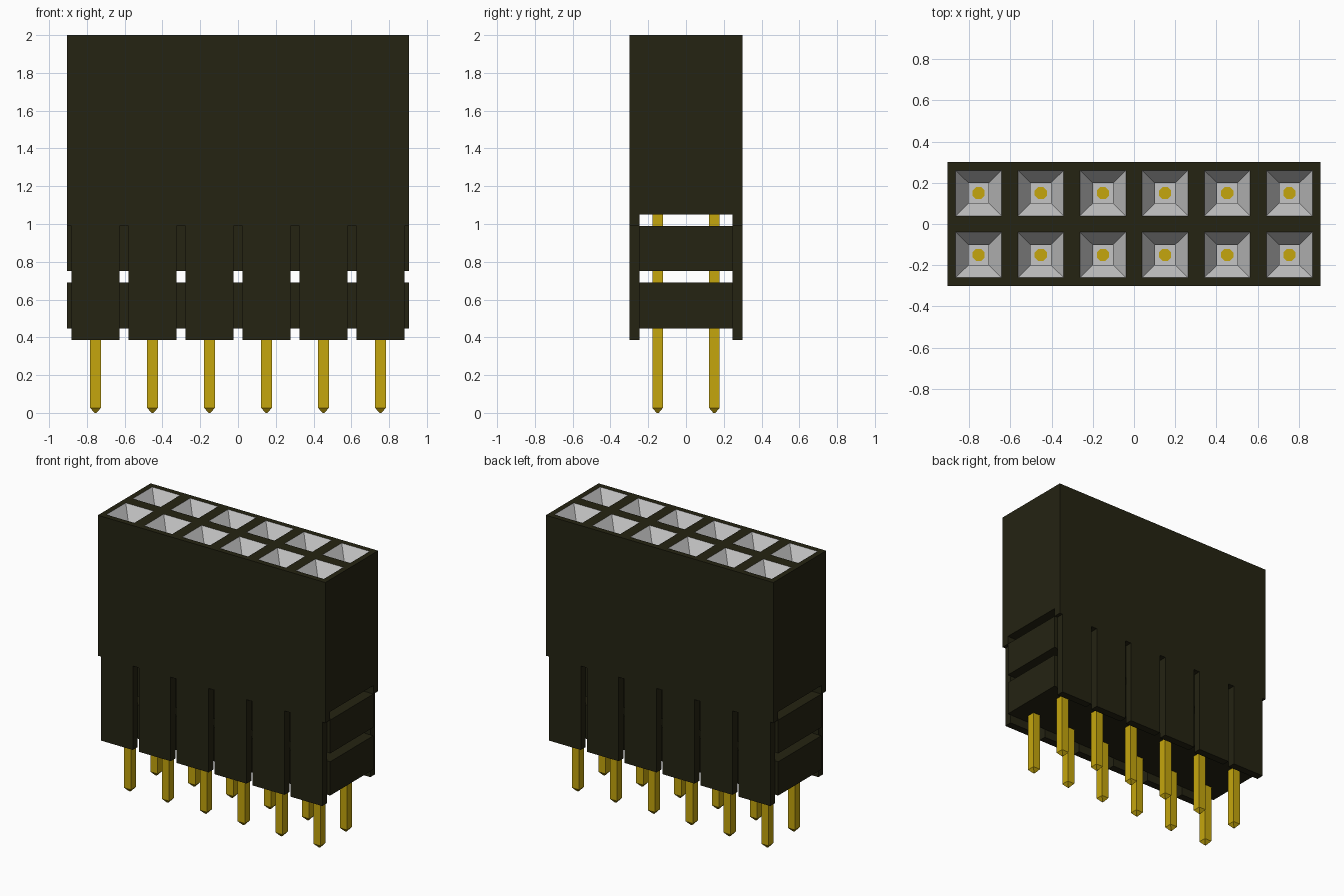
import bpy, bmesh, math
from mathutils import Matrix, Vector

if "Cube" in bpy.data.objects:
    bpy.data.objects.remove(bpy.data.objects["Cube"], do_unlink=True)


def material(name, rgb):
    m = bpy.data.materials.new(name)
    m.use_nodes = True
    m.diffuse_color = (*rgb, 1)
    m.node_tree.nodes["Principled BSDF"].inputs["Base Color"].default_value = (*rgb, 1)
    return m


BLACK = material("black plastic", (0.018, 0.017, 0.006))
GREY = material("light grey socket", (0.56, 0.56, 0.56))
GOLD = material("gold metal", (0.56, 0.38, 0.004))

COLS, HX, HY = 6, 0.905, 0.30
PITCH_X, PITCH_Y = 2 * HX / COLS, HY
XS = [(i - (COLS - 1) / 2) * PITCH_X for i in range(COLS)]
YS = [-PITCH_Y / 2, PITCH_Y / 2]
FUNNEL, SHAFT = 0.09, 0.09
FLOOR_Z = 2 - FUNNEL - SHAFT


def finish(name, bm, *mats):
    bmesh.ops.recalc_face_normals(bm, faces=bm.faces)
    me = bpy.data.meshes.new(name)
    bm.to_mesh(me)
    bm.free()
    for m in mats:
        me.materials.append(m)
    ob = bpy.data.objects.new(name, me)
    bpy.context.collection.objects.link(ob)
    return ob


def box(name, x0, x1, y0, y1, z0, z1):
    bm = bmesh.new()
    mat = (Matrix.Translation(((x0 + x1) / 2, (y0 + y1) / 2, (z0 + z1) / 2))
           @ Matrix.Diagonal((x1 - x0, y1 - y0, z1 - z0, 1)))
    bmesh.ops.create_cube(bm, size=1, matrix=mat)
    return finish(name, bm, BLACK)


# Upper housing: a grid of cells, each inset to a funnel and a square shaft
bm = bmesh.new()
xe = [-HX + i * PITCH_X for i in range(COLS + 1)]
ye = [-HY, 0, HY]
v = [[bm.verts.new((x, y, 2)) for y in ye] for x in xe]
cells = [bm.faces.new((v[i][j], v[i + 1][j], v[i + 1][j + 1], v[i][j + 1]))
         for i in range(COLS) for j in range(2)]
rim = [e for e in bm.edges if e.is_boundary]
side = bmesh.ops.extrude_edge_only(bm, edges=rim)["geom"]
for g in side:
    if isinstance(g, bmesh.types.BMVert):
        g.co.z = 1.05
bmesh.ops.contextual_create(bm, geom=[g for g in side if isinstance(g, bmesh.types.BMEdge) and g.is_boundary])
bm.normal_update()
bmesh.ops.inset_individual(bm, faces=cells, thickness=0.056)
for f in cells:
    c = f.calc_center_median()
    for size, depth in ((0.098, FUNNEL), (0.098, FUNNEL + SHAFT)):
        ring = bmesh.ops.extrude_discrete_faces(bm, faces=[f])["faces"]
        f = ring[0]
        for w in f.verts:
            w.co = (c.x + math.copysign(size / 2, w.co.x - c.x),
                    c.y + math.copysign(size / 2, w.co.y - c.y), 2 - depth)
bm.normal_update()
for f in bm.faces:
    z = [w.co.z for w in f.verts]
    # everything between the top and the socket floor is socket lining
    if min(z) > 1.5 and min(z) < 1.99:
        f.material_index = 1
finish("upper_housing", bm, BLACK, GREY)

# Inner slabs separated by open slots that run through the length
for name, z0, z1 in (("lower_slab", 0.447, 0.69), ("middle_slab", 0.75, 0.99)):
    box(name, -HX, HX, -0.245, 0.245, z0, z1)

# Outer walls: a continuous rail with separate tabs hanging below it
for label, s in (("front", -1), ("back", 1)):
    y0, y1 = sorted((s * 0.245, s * HY))
    box(f"{label}_rail", -HX, HX, y0, y1, 0.99, 1.05)
    for i, x in enumerate(XS):
        box(f"{label}_tab_{i + 1}", x - 0.127, x + 0.127, y0, y1, 0.386, 0.99)

# Square pins with tapered tips, and round contacts in the socket floors
r = 0.0285 * math.sqrt(2)
turn = Matrix.Rotation(math.pi / 4, 4, 'Z')
for j, y in enumerate(YS):
    for i, x in enumerate(XS):
        bm = bmesh.new()
        bmesh.ops.create_cone(bm, cap_ends=True, segments=4, radius1=r, radius2=r, depth=FLOOR_Z - 0.037,
                              matrix=Matrix.Translation((x, y, (FLOOR_Z + 0.017) / 2)) @ turn)
        base = min(bm.faces, key=lambda f: f.calc_center_median().z)
        tip = bmesh.ops.extrude_discrete_faces(bm, faces=[base])["faces"][0]
        for w in tip.verts:
            w.co = Vector((x + (w.co.x - x) * 0.2, y + (w.co.y - y) * 0.2, 0))
        finish(f"pin_{j + 1}_{i + 1}", bm, GOLD)

        bm = bmesh.new()
        bmesh.ops.create_cone(bm, cap_ends=True, segments=8, radius1=0.032, radius2=0.032, depth=0.008,
                              matrix=Matrix.Translation((x, y, FLOOR_Z + 0.003))
                              @ Matrix.Rotation(math.pi / 8, 4, 'Z'))
        finish(f"contact_{j + 1}_{i + 1}", bm, GOLD)
